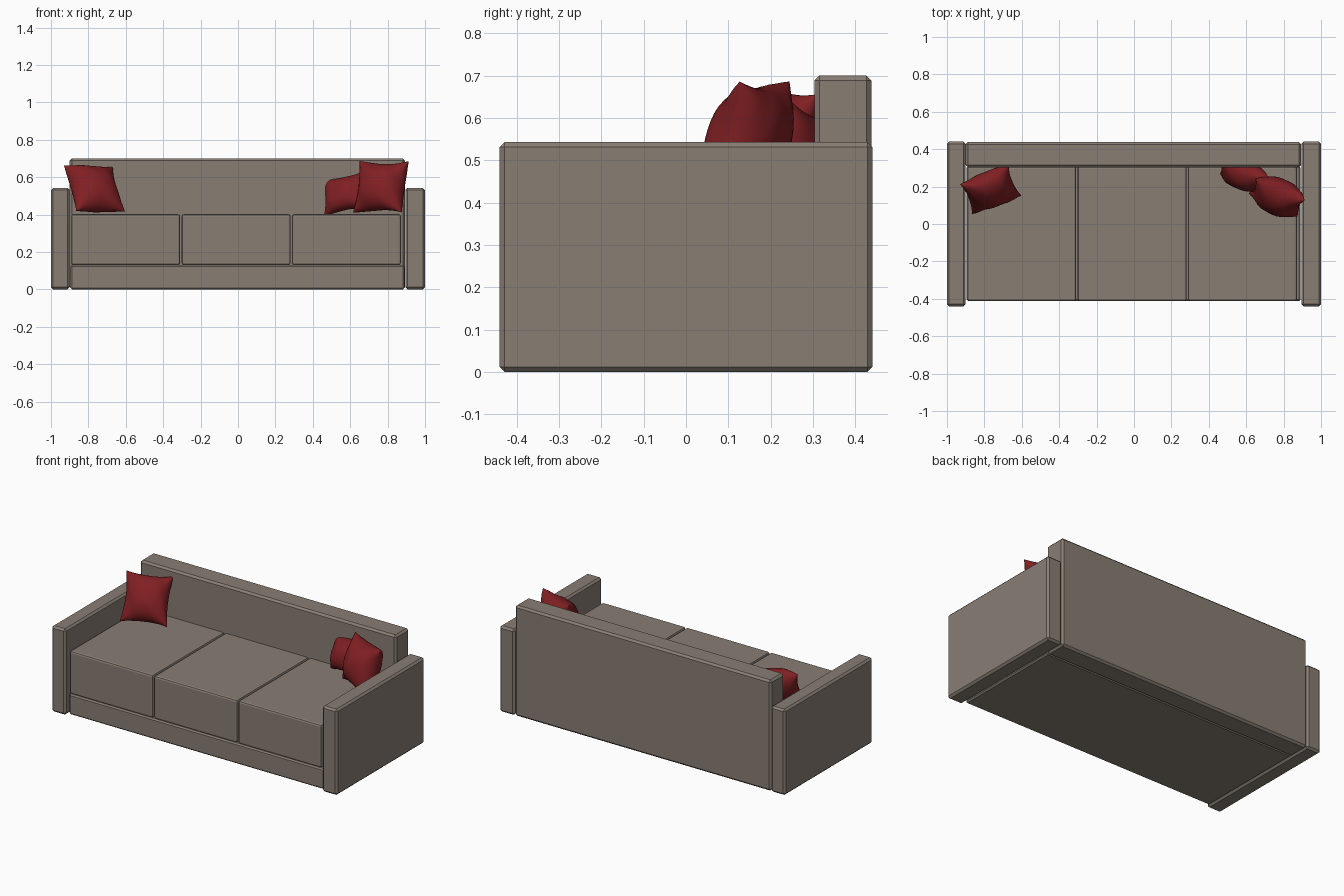
import bpy, bmesh, math
from mathutils import Vector

if "Cube" in bpy.data.objects:
    bpy.data.objects.remove(bpy.data.objects["Cube"])


def material(name, rgb):
    m = bpy.data.materials.new(name)
    m.diffuse_color = (*rgb, 1)
    m.use_nodes = True
    m.node_tree.nodes["Principled BSDF"].inputs["Base Color"].default_value = m.diffuse_color
    return m


taupe = material("taupe fabric", (0.25, 0.21, 0.175))
red = material("dark red fabric", (0.22, 0.014, 0.017))


def add_object(name, bm, mat):
    me = bpy.data.meshes.new(name)
    bmesh.ops.recalc_face_normals(bm, faces=bm.faces)
    bm.to_mesh(me)
    bm.free()
    me.materials.append(mat)
    ob = bpy.data.objects.new(name, me)
    bpy.context.collection.objects.link(ob)
    return ob


def box(name, lo, hi, bevel=0.012, segments=1):
    """Bevelled upholstered block between two corners."""
    bm = bmesh.new()
    bmesh.ops.create_cube(bm, size=1)
    for v in bm.verts:
        v.co = [lo[i] + (v.co[i] + 0.5) * (hi[i] - lo[i]) for i in range(3)]
    bmesh.ops.bevel(bm, geom=bm.edges[:], offset=bevel, segments=segments,
                    profile=0.5, affect='EDGES')
    return add_object(name, bm, taupe)


# Frame: arms, back and base
box("left_arm", (-1, -0.44, 0), (-0.9, 0.44, 0.543))
box("right_arm", (0.895, -0.44, 0), (1, 0.44, 0.543))
box("backrest", (-0.9, 0.303, 0), (0.893, 0.438, 0.70))
box("base", (-0.895, -0.412, 0), (0.89, 0.31, 0.129), 0.008)

# Three seat cushions
for i in range(3):
    x = -0.891 + i * 0.59
    box(f"seat_cushion_{i + 1}", (x, -0.412, 0.13), (x + 0.582, 0.31, 0.402), 0.012, 2)


def pillow(name, centre, across, up, thick, phase, n=20):
    """Stuffed square with pinched corners; across/up are full edge vectors."""
    c, a, b = Vector(centre), Vector(across), Vector(up)
    normal = a.cross(b).normalized()
    bm = bmesh.new()
    for side in (-1, 1):
        grid = []
        for j in range(n + 1):
            row = []
            for i in range(n + 1):
                u = math.sin((i / n - 0.5) * math.pi)
                v = math.sin((j / n - 0.5) * math.pi)
                # edges bow inwards between the corners
                pu = u * (1 - 0.11 * (1 - v * v))
                pv = v * (1 - 0.11 * (1 - u * u))
                h = ((1 - u * u) * (1 - v * v)) ** 0.5
                # soft creases towards the seams
                crease = 0.05 * math.sin(9 * u + 5 * v + phase) * (u * u + v * v) * h
                sag = 0.012 * math.sin(3 * u + 2 * v + phase) * (1 - h)
                off = side * thick / 2 * (h + crease) + sag
                row.append(bm.verts.new(c + a * pu / 2 + b * pv / 2 + normal * off))
            grid.append(row)
        for j in range(n):
            for i in range(n):
                bm.faces.new((grid[j][i], grid[j][i + 1],
                              grid[j + 1][i + 1], grid[j + 1][i]))
    bmesh.ops.remove_doubles(bm, verts=bm.verts, dist=0.0004)
    for f in bm.faces:
        f.smooth = True
    add_object(name, bm, red)


# Throw pillows
pillow("left_pillow", (-0.768, 0.185, 0.537), (0.262, 0.10, -0.005), (-0.06, 0.145, 0.252), 0.17, 0.5)
pillow("right_front_pillow", (0.765, 0.148, 0.547), (0.262, -0.12, 0.0), (0.04, 0.09, 0.272), 0.19, 2.0)
pillow("right_rear_pillow", (0.59, 0.26, 0.515), (0.26, -0.10, 0.05), (0.01, 0.095, 0.19), 0.15, 3.6)
